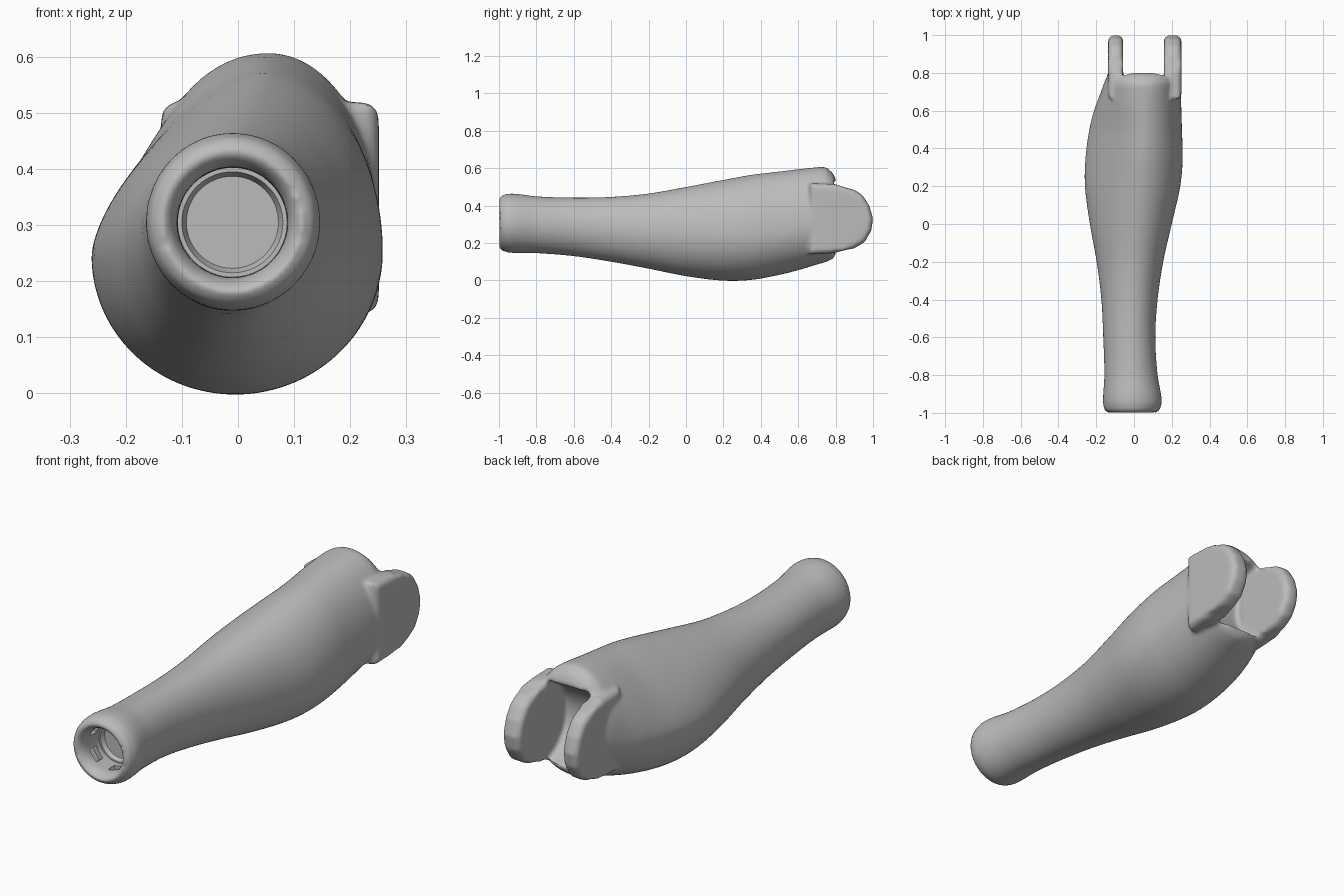
import bpy, bmesh, math
from mathutils import Matrix

if "Cube" in bpy.data.objects:
    bpy.data.objects.remove(bpy.data.objects["Cube"])

grey = bpy.data.materials.new("plain_grey")
grey.diffuse_color = (0.5, 0.5, 0.5, 1)
grey.use_nodes = True
grey.node_tree.nodes["Principled BSDF"].inputs["Base Color"].default_value = grey.diffuse_color


def make(name, bm):
    bmesh.ops.recalc_face_normals(bm, faces=bm.faces)
    me = bpy.data.meshes.new(name)
    bm.to_mesh(me)
    bm.free()
    me.materials.append(grey)
    ob = bpy.data.objects.new(name, me)
    bpy.context.collection.objects.link(ob)
    return ob


def skin(bm, rings):
    """Closed loft through rings of points."""
    vs = [[bm.verts.new(p) for p in r] for r in rings]
    n = len(vs[0])
    for a, b in zip(vs, vs[1:]):
        for i in range(n):
            bm.faces.new((a[i], a[(i + 1) % n], b[(i + 1) % n], b[i]))
    bm.faces.new(vs[0])
    bm.faces.new(vs[-1][::-1])


def apply(ob, kind, **props):
    m = ob.modifiers.new(kind, kind)
    for k, v in props.items():
        setattr(m, k, v)
    bpy.context.view_layer.objects.active = ob
    bpy.ops.object.modifier_apply(modifier=m.name)


def boolean(ob, other, op):
    apply(ob, 'BOOLEAN', object=other, operation=op, solver='EXACT')
    bpy.data.objects.remove(other)


# y, left x, right x, bottom z, top z, height of widest point, x of crest, upper-left fullness
ROWS = [
    (-1.0, -.135, .112, .18, .435, .305, -.01, 2),
    (-.985, -.157, .136, .16, .455, .305, -.01, 2),
    (-.95, -.164, .147, .149, .464, .305, -.01, 2),
    (-.9, -.163, .143, .147, .463, .305, -.01, 2),
    (-.8, -.157, .125, .146, .45, .3, -.01, 2),
    (-.6, -.163, .113, .13, .443, .29, -.01, 2),
    (-.4, -.173, .125, .1, .447, .275, -.005, 1.95),
    (-.2, -.198, .155, .063, .465, .26, .005, 1.85),
    (0, -.234, .2, .023, .5, .25, .02, 1.7),
    (.2, -.26, .245, -.001, .538, .245, .035, 1.55),
    (.35, -.257, .258, .003, .565, .25, .045, 1.5),
    (.5, -.237, .254, .03, .583, .26, .05, 1.55),
    (.6, -.212, .251, .055, .595, .28, .05, 1.7),
    (.7, -.175, .248, .085, .605, .3, .055, 2),
    (.75, -.157, .247, .1, .605, .32, .055, 2.1),
    (.785, -.142, .243, .115, .575, .33, .055, 2.2),
    (.8, -.125, .23, .14, .545, .33, .055, 2.2)]


def slope(i, k):
    a, b = ROWS[max(i - 1, 0)], ROWS[min(i + 1, len(ROWS) - 1)]
    return (b[k] - a[k]) / (b[0] - a[0])


def section(r):
    y, xl, xr, zb, zt, zw, xt, n = r
    xb, pts = (xl + xr) / 2, []
    for i in range(72):
        t = 2 * math.pi * i / 72
        c, s = math.cos(t), math.sin(t)
        e = 2 / n if (c < 0 and s > 0) else 1
        xc = xt if s > 0 else xb
        x = xc + (xr - xc if c > 0 else xc - xl) * math.copysign(abs(c) ** e, c)
        z = zw + (zt - zw if s > 0 else zw - zb) * math.copysign(abs(s) ** e, s)
        pts.append((x, y, z))
    return pts


# main limb shell, smoothly interpolated between sections
rings = []
for i in range(len(ROWS) - 1):
    a, b = ROWS[i], ROWS[i + 1]
    h = b[0] - a[0]
    steps = max(1, round(h / .03))
    for j in range(steps):
        t = j / steps
        r = [a[0] + h * t]
        for k in range(1, 8):
            r.append((2*t**3 - 3*t*t + 1) * a[k] + (t**3 - 2*t*t + t) * h * slope(i, k)
                     + (3*t*t - 2*t**3) * b[k] + (t**3 - t*t) * h * slope(i + 1, k))
        rings.append(section(r))
rings.append(section(ROWS[-1]))
bm = bmesh.new()
skin(bm, rings)
limb = make("limb_shell", bm)

# rounded hollow behind the fork
bm = bmesh.new()
bmesh.ops.create_cone(bm, cap_ends=True, segments=64, radius1=.19, radius2=.19, depth=.22,
                      matrix=Matrix.Translation((.05, .84, .34)) @ Matrix.Rotation(math.pi / 2, 4, 'Y'))
boolean(limb, make("fork_hollow_cutter", bm), 'DIFFERENCE')

# two fork ears with rounded edges
EAR = [(.66, .52), (.8, .515), (.85, .497), (.9, .485), (.945, .455), (.98, .4), (1.0, .33),
       (.99, .265), (.955, .205), (.9, .172), (.84, .16), (.78, .145), (.66, .14)]
for side, x0, x1 in (("left", -.137, -.057), ("right", .158, .251)):
    bm = bmesh.new()
    skin(bm, [[(x, y, z) for y, z in EAR] for x in (x0, x1)])
    rim = [e for e in bm.edges if abs(e.verts[0].co.x - e.verts[1].co.x) < 1e-6]
    bmesh.ops.bevel(bm, geom=rim, offset=.028, segments=4, profile=.5, affect='EDGES')
    boolean(limb, make(side + "_ear", bm), 'UNION')


# lathed cutter along y around the socket centre
def lathe(name, profile):
    bm = bmesh.new()
    skin(bm, [[(-.01 + r * math.cos(math.tau * i / 64), y, .305 + r * math.sin(math.tau * i / 64))
               for i in range(64)] for y, r in profile])
    return make(name, bm)


# flared socket mouth, then blend everything into one soft skin
boolean(limb, lathe("mouth_cutter", [(-1.05, .125), (-1.0, .122), (-.985, .108), (-.96, .099), (-.86, .097)]),
        'DIFFERENCE')
apply(limb, 'REMESH', mode='VOXEL', voxel_size=.0095)
apply(limb, 'SMOOTH', factor=.5, iterations=7)

# crisp socket bore with a stepped floor
boolean(limb, lathe("bore_cutter", [(-.965, .097), (-.865, .097), (-.865, .09), (-.845, .082)]), 'DIFFERENCE')

# locking notches around the bore
for k in range(5):
    bm = bmesh.new()
    bmesh.ops.create_cube(bm, size=1, matrix=Matrix.Translation((-.01, -.915, .305))
                          @ Matrix.Rotation(-math.tau * k / 5, 4, 'Y')
                          @ Matrix.Translation((.095, 0, 0)) @ Matrix.Diagonal((.04, .045, .06, 1)))
    boolean(limb, make("notch_cutter", bm), 'DIFFERENCE')

bpy.ops.object.select_all(action='DESELECT')
limb.select_set(True)
bpy.context.view_layer.objects.active = limb
bpy.ops.object.shade_smooth_by_angle(angle=math.radians(40))
